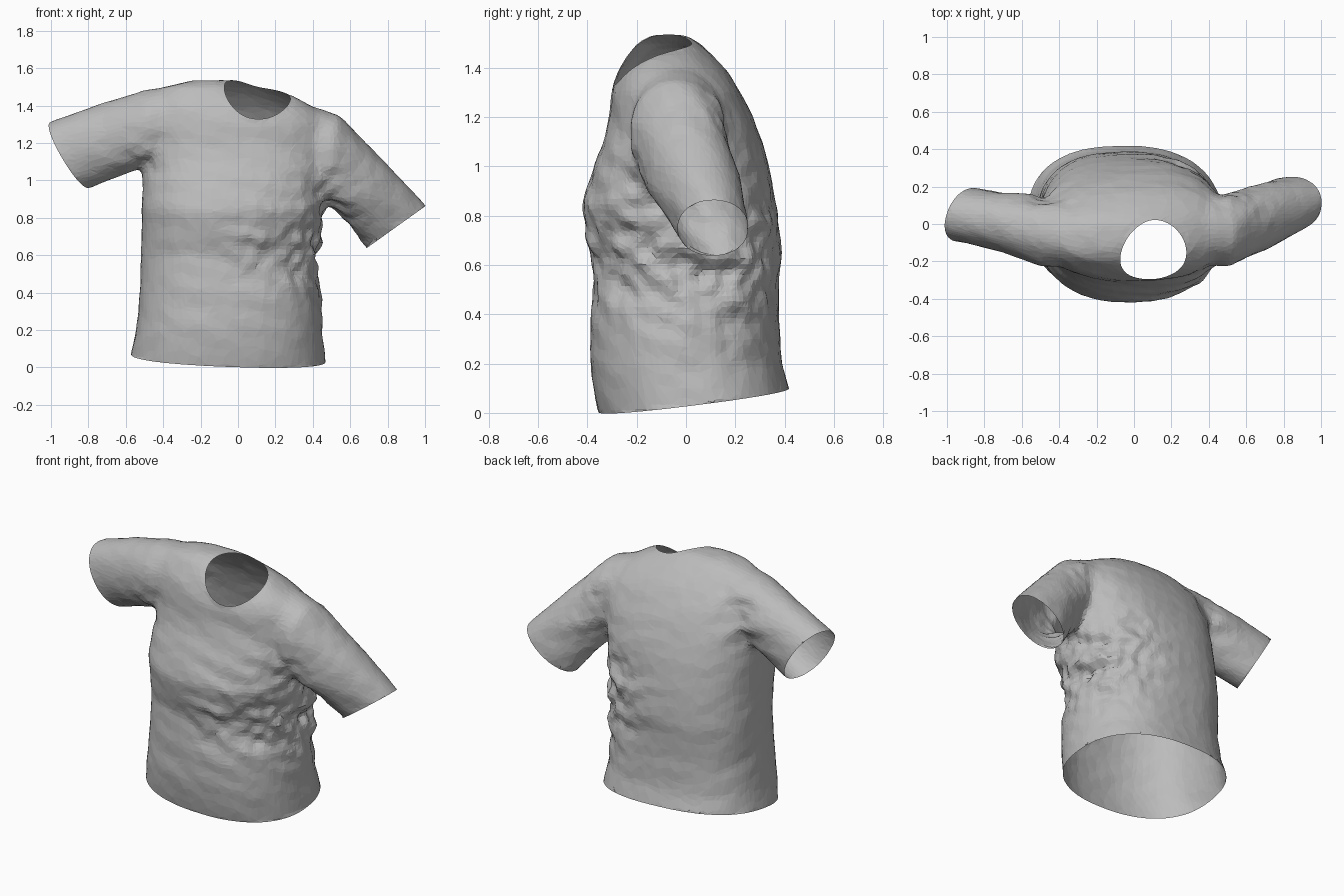
import bpy, bmesh, math
from mathutils import Vector, noise

old = bpy.data.objects.get("Cube")
if old:
    bpy.data.objects.remove(old, do_unlink=True)

grey = bpy.data.materials.new("grey cloth")
grey.use_nodes = True
grey.diffuse_color = (0.5, 0.5, 0.5, 1)
bsdf = next(n for n in grey.node_tree.nodes if n.type == "BSDF_PRINCIPLED")
bsdf.inputs["Base Color"].default_value = (0.5, 0.5, 0.5, 1)
bsdf.inputs["Roughness"].default_value = 0.8

SIDES = 40


def super_circle(i, power, back_power):
    """Rounded-square point; the rear right quarter has its own power."""
    a = math.tau * i / SIDES
    c, s = math.cos(a), math.sin(a)
    p = back_power if c < 0 < s else power
    bend = lambda v: math.copysign(abs(v) ** (2 / p), v)
    return bend(c), bend(s)


def loft(bm, rings):
    """Skin a list of point rings and cap both ends."""
    rows = [[bm.verts.new(p) for p in ring] for ring in rings]
    faces = [bm.faces.new(rows[0]), bm.faces.new(rows[-1])]
    for a, b in zip(rows, rows[1:]):
        for i in range(SIDES):
            j = (i + 1) % SIDES
            faces.append(bm.faces.new((a[i], a[j], b[j], b[i])))
    bmesh.ops.recalc_face_normals(bm, faces=faces)


def body_ring(z, x0, x1, y0, y1):
    pts = [super_circle(i, 2.3, 2.55) for i in range(SIDES)]
    return [Vector(((x0 + x1) / 2 + c * (x1 - x0) / 2,
                    (y0 + y1) / 2 + s * (y1 - y0) / 2, z)) for c, s in pts]


def sleeve_ring(xt, zt, xb, zb, y0, y1):
    top, low = Vector((xt, 0, zt)), Vector((xb, 0, zb))
    mid = (top + low) / 2 + Vector((0, (y0 + y1) / 2, 0))
    return [mid + (top - low) / 2 * c + Vector((0, s * (y1 - y0) / 2, 0))
            for c, s in (super_circle(i, 2.1, 2.1) for i in range(SIDES))]


# Solid body and sleeves, overlapping
bm = bmesh.new()
loft(bm, [body_ring(*r) for r in (
    (-0.10, -0.61, 0.49, -0.33, 0.46), (0.06, -0.575, 0.465, -0.37, 0.43),
    (0.2, -0.545, 0.45, -0.39, 0.39), (0.4, -0.525, 0.44, -0.385, 0.375),
    (0.6, -0.52, 0.42, -0.375, 0.385), (0.72, -0.515, 0.435, -0.40, 0.38),
    (0.84, -0.515, 0.465, -0.425, 0.37), (1.0, -0.51, 0.49, -0.375, 0.34),
    (1.1, -0.505, 0.5, -0.335, 0.31), (1.2, -0.505, 0.5, -0.31, 0.272),
    (1.3, -0.505, 0.49, -0.305, 0.222), (1.38, -0.49, 0.42, -0.28, 0.17),
    (1.44, -0.46, 0.32, -0.245, 0.115), (1.5, -0.39, 0.18, -0.2, 0.055),
    (1.535, -0.24, 0.04, -0.14, 0.0))])
loft(bm, [sleeve_ring(*r) for r in (
    (0.30, 1.43, 0.25, 1.05, -0.2, 0.14), (0.54, 1.35, 0.45, 0.90, -0.23, 0.16),
    (0.8, 1.085, 0.59, 0.78, -0.14, 0.22), (1.01, 0.86, 0.69, 0.63, -0.03, 0.255),
    (1.09, 0.78, 0.75, 0.54, 0.0, 0.27))])
loft(bm, [sleeve_ring(*r) for r in (
    (-0.3, 1.51, -0.3, 1.12, -0.22, 0.12), (-0.5, 1.48, -0.48, 1.08, -0.23, 0.14),
    (-0.75, 1.405, -0.66, 1.01, -0.15, 0.17), (-1.0, 1.315, -0.8, 0.955, -0.1, 0.2),
    (-1.12, 1.27, -0.9, 0.91, -0.085, 0.205))])
mesh = bpy.data.meshes.new("shirt_solid")
bm.to_mesh(mesh)
bm.free()
shirt = bpy.data.objects.new("shirt", mesh)
bpy.context.collection.objects.link(shirt)

# Merge into one skin of even cloth
remesh = shirt.modifiers.new("merge", "REMESH")
remesh.mode = "VOXEL"
remesh.voxel_size = 0.022
smooth = shirt.modifiers.new("soften", "SMOOTH")
smooth.factor, smooth.iterations = 0.5, 8
graph = bpy.context.evaluated_depsgraph_get()
skin = bpy.data.meshes.new_from_object(shirt.evaluated_get(graph))
shirt.modifiers.clear()
shirt.data = skin
bpy.data.meshes.remove(mesh)

bm = bmesh.new()
bm.from_mesh(skin)


def trim(point, normal, keep):
    """Slice off the cloth beyond a plane, only where keep(centre) holds."""
    faces = [f for f in bm.faces if keep(f.calc_center_median())]
    geom = set(faces)
    for f in faces:
        geom.update(f.edges, f.verts)
    bmesh.ops.bisect_plane(bm, geom=list(geom), plane_co=point,
                           plane_no=normal, clear_outer=True)


# Open the hem and the two cuffs
trim((0, 0, 0.045), (-0.04, 0.125, -1), lambda p: p.z < 0.3)
trim((0.845, 0.11, 0.75), (0.58, 0.0, -0.81), lambda p: p.x > 0.6)
trim((-0.9, 0.055, 1.14), (-0.095, 0.034, -0.056), lambda p: p.x < -0.65)

# Open the tilted round neck
neck = Vector((0.095, -0.14, 1.42))
axis = Vector((0.02, -0.07, 0.115)).normalized()
radius = 0.18


def from_axis(p):
    """Offset of a point from the neck axis, and its height along it."""
    height = (p - neck).dot(axis)
    return p - neck - axis * height, height


hole = []
for f in bm.faces:
    out, height = from_axis(f.calc_center_median())
    if height > -0.2 and out.length < radius:
        hole.append(f)
bmesh.ops.delete(bm, geom=hole, context="FACES")

# Relax the neck edge into an even circle
rim = [v for v in bm.verts if v.is_boundary and from_axis(v.co)[1] > -0.2
       and from_axis(v.co)[0].length < 0.25]
for step in range(12):
    middles = []
    for v in rim:
        near = [e.other_vert(v).co for e in v.link_edges if e.is_boundary]
        middles.append(sum(near, v.co.copy()) / (len(near) + 1))
    for v, middle in zip(rim, middles):
        out, height = from_axis(middle)
        v.co = neck + axis * height + out.normalized() * radius
inner = {e.other_vert(v) for v in rim for e in v.link_edges} - set(rim)
for step in range(3):
    bmesh.ops.smooth_vert(bm, verts=list(inner), factor=0.5,
                          use_axis_x=True, use_axis_y=True, use_axis_z=True)

# Folds: centre, reach, depth of each crumpled area
CREASES = (((0.36, -0.15, 0.62), 0.24, 0.035), ((0.40, 0.2, 0.55), 0.24, 0.035),
           ((0.46, -0.15, 0.92), 0.18, 0.025), ((0.3, 0.34, 0.75), 0.25, 0.022),
           ((0.54, 0.12, 1.2), 0.15, 0.02), ((-0.5, 0.1, 1.3), 0.15, 0.02),
           ((-0.5, -0.15, 1.1), 0.12, 0.02), ((0.15, -0.36, 0.66), 0.2, 0.022))
bm.normal_update()
moves = []
for v in bm.verts:
    p = v.co
    depth = 0.004 + sum(d * math.exp(-((p - Vector(c)).length / r) ** 2)
                        for c, r, d in CREASES)
    slanted = Vector((p.x * 4, p.y * 4, p.z * 11 + p.x * 3 + p.y * 4))
    fold = noise.noise(slanted) + 0.5 * noise.noise(p * 15)
    if not v.is_boundary:
        moves.append((v, v.normal * fold * depth))
for v, move in moves:
    v.co += move
bmesh.ops.triangulate(bm, faces=bm.faces)
bm.to_mesh(skin)
bm.free()

# Coarser, faceted cloth
thin = shirt.modifiers.new("facets", "DECIMATE")
thin.ratio = 0.3
skin.materials.clear()
skin.materials.append(grey)
skin.polygons.foreach_set("use_smooth", [False] * len(skin.polygons))
skin.update()
